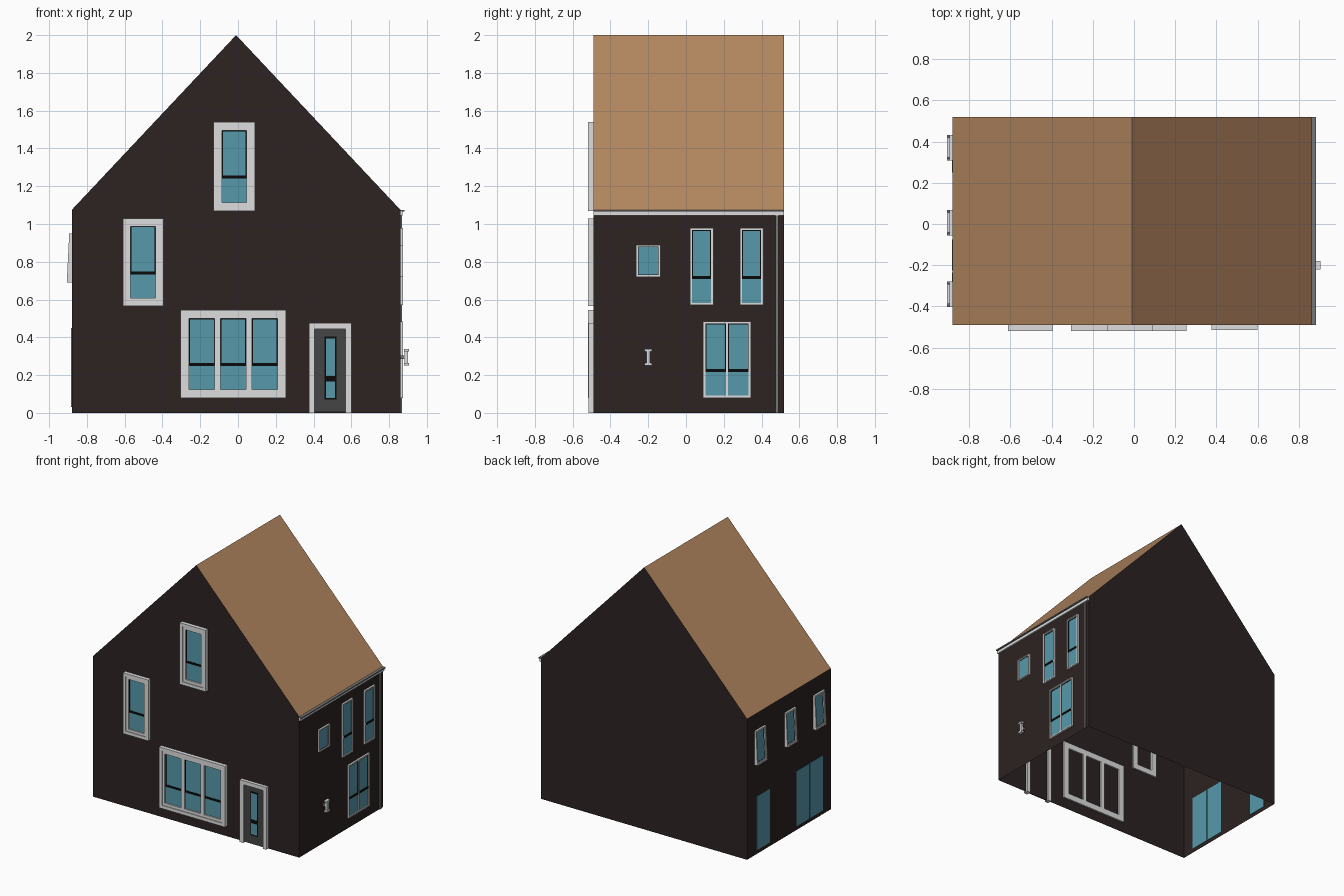
import bpy, bmesh
from mathutils import Matrix, Vector

cube = bpy.data.objects.get("Cube")
if cube:
    bpy.data.objects.remove(cube, do_unlink=True)


def material(name, r, g, b):
    m = bpy.data.materials.new(name)
    m.use_nodes = True
    m.diffuse_color = (r, g, b, 1)
    m.node_tree.nodes["Principled BSDF"].inputs["Base Color"].default_value = (r, g, b, 1)
    return m


WALL = material("dark brown wall", 0.026, 0.016, 0.016)
ROOF = material("tan roof", 0.456, 0.242, 0.119)
WHITE = material("white frame", 0.73, 0.73, 0.73)
GLASS = material("blue glass", 0.095, 0.32, 0.41)
BLACK = material("black trim", 0.003, 0.003, 0.003)
DOOR = material("charcoal door", 0.06, 0.06, 0.06)
GREY = material("grey metal", 0.18, 0.18, 0.18)

LEFT, RIGHT, FRONT, BACK = -0.88, 0.86, -0.49, 0.52
EAVE, RIDGE, RIDGE_X = 1.075, 2.0, -0.01

# Each wall frame maps (along wall, outward, up) to model space
FRAMES = {
    "front": Matrix(((1, 0, 0, 0), (0, -1, 0, FRONT), (0, 0, 1, 0), (0, 0, 0, 1))),
    "right": Matrix(((0, 1, 0, RIGHT), (1, 0, 0, 0), (0, 0, 1, 0), (0, 0, 0, 1))),
    "left": Matrix(((0, -1, 0, LEFT), (1, 0, 0, 0), (0, 0, 1, 0), (0, 0, 0, 1))),
}


class Part:
    """A mesh assembled from boxes on one wall."""

    def __init__(self, name, side):
        self.name, self.frame = name, FRAMES[side]
        self.bm, self.mats = bmesh.new(), []

    def box(self, mat, u0, u1, z0, z1, d0, d1):
        if mat not in self.mats:
            self.mats.append(mat)
        size = Matrix.Diagonal((u1 - u0, d1 - d0, z1 - z0, 1))
        mid = Matrix.Translation(((u0 + u1) / 2, (d0 + d1) / 2, (z0 + z1) / 2))
        verts = bmesh.ops.create_cube(self.bm, size=1, matrix=mid @ size)["verts"]
        for f in {f for v in verts for f in v.link_faces}:
            f.material_index = self.mats.index(mat)

    def ring(self, mat, u0, u1, z0, z1, w, d0, d1, sill=True):
        low = z0 + w if sill else z0
        self.box(mat, u0, u0 + w, z0, z1, d0, d1)
        self.box(mat, u1 - w, u1, z0, z1, d0, d1)
        self.box(mat, u0 + w, u1 - w, z1 - w, z1, d0, d1)
        if sill:
            self.box(mat, u0 + w, u1 - w, z0, low, d0, d1)

    def finish(self, lean=0, pivot=0):
        for v in self.bm.verts:
            v.co.y += lean * (pivot - v.co.z)
        self.bm.transform(self.frame)
        bmesh.ops.recalc_face_normals(self.bm, faces=self.bm.faces)
        return add_object(self.name, self.bm, self.mats)


def add_object(name, bm, mats):
    mesh = bpy.data.meshes.new(name)
    bm.to_mesh(mesh)
    bm.free()
    for m in mats:
        mesh.materials.append(m)
    ob = bpy.data.objects.new(name, mesh)
    bpy.context.collection.objects.link(ob)
    return ob


def window(name, side, u0, u1, z0, z1, outer, inner, depth, panes=1, bar=0.35, lean=0):
    """Stepped frame, mullions, glass panes and a black meeting rail."""
    p = Part(name, side)
    p.ring(WHITE, u0, u1, z0, z1, outer, -0.012, depth)
    a, b, c, d = u0 + outer, u1 - outer, z0 + outer, z1 - outer
    p.ring(WHITE, a, b, c, d, inner, -0.012, depth * 0.8)
    a, b, c, d = a + inner, b - inner, c + inner, d - inner
    gap = outer * 1.2
    width = (b - a - gap * (panes - 1)) / panes
    front = depth * 0.4
    for i in range(panes):
        s = a + i * (width + gap)
        e = s + width
        if i:
            p.box(WHITE, s - gap, s, c, d, -0.012, depth * 0.8)
        p.box(GLASS, s, e, c, d, 0.001, front)
        if bar:
            rail = c + (d - c) * bar
            p.box(BLACK, s, e, rail - 0.008, rail + 0.008, front, front + 0.003)
            p.ring(BLACK, s, e, rail, d, 0.005, front, front + 0.002)
        else:
            p.ring(BLACK, s, e, c, d, 0.003, front, front + 0.001)
    return p.finish(lean, (z0 + z1) / 2)


# House shell, open underneath
def gable(bm, y):
    pts = [(LEFT, 0), (LEFT, EAVE), (RIDGE_X, RIDGE), (RIGHT, EAVE), (RIGHT, 0)]
    return [bm.verts.new((x, y, z)) for x, z in pts]


bm = bmesh.new()
f, b = gable(bm, FRONT), gable(bm, BACK)
bm.faces.new(f)
bm.faces.new(b[::-1])
bm.faces.new((f[0], b[0], b[1], f[1]))
bm.faces.new((f[3], b[3], b[4], f[4]))
bmesh.ops.recalc_face_normals(bm, faces=bm.faces)
if sum(fc.normal.y * fc.calc_center_median().y for fc in bm.faces) < 0:
    bmesh.ops.reverse_faces(bm, faces=bm.faces)
add_object("house_walls", bm, [WALL])

# Roof slopes
bm = bmesh.new()
f, b = gable(bm, FRONT)[1:4], gable(bm, BACK)[1:4]
for i in range(2):
    face = bm.faces.new((f[i], f[i + 1], b[i + 1], b[i]))
    face.normal_update()
    if face.normal.z < 0:
        face.normal_flip()
bmesh.ops.delete(bm, geom=[v for v in bm.verts if not v.link_faces], context="VERTS")
add_object("roof", bm, [ROOF])

# Front windows
window("attic_window", "front", -0.13, 0.09, 1.07, 1.54, 0.024, 0.021, 0.028)
window("upper_front_window", "front", -0.61, -0.395, 0.565, 1.03, 0.024, 0.018, 0.028)
window("triple_front_window", "front", -0.305, 0.255, 0.08, 0.545, 0.025, 0.02, 0.028, panes=3)

# Front door with its glazed slot
door = Part("front_door", "front")
door.ring(WHITE, 0.375, 0.60, 0, 0.475, 0.03, -0.012, 0.025, sill=False)
door.box(DOOR, 0.405, 0.57, 0.005, 0.445, 0.001, 0.012)
door.box(BLACK, 0.458, 0.521, 0.07, 0.405, 0.012, 0.014)
door.box(GLASS, 0.465, 0.514, 0.08, 0.165, 0.014, 0.016)
door.box(GLASS, 0.465, 0.514, 0.195, 0.395, 0.014, 0.016)
door.finish()

# Right side windows
window("small_side_window", "right", -0.265, -0.135, 0.72, 0.89, 0.006, 0.004, 0.014, bar=0)
for i, u in enumerate((0.02, 0.285)):
    window(f"tall_side_window_{i + 1}", "right", u, u + 0.125, 0.57, 0.98, 0.007, 0.005, 0.014)
window("double_side_window", "right", 0.09, 0.345, 0.08, 0.485, 0.008, 0.005, 0.014, panes=2)

# Left side windows, leaning slightly out at the sill
for i, u in enumerate((-0.34, 0.007, 0.37)):
    window(f"left_window_{i + 1}", "left", u - 0.062, u + 0.062, 0.69, 0.95,
           0.01, 0.006, 0.02, bar=0, lean=0.05)

# Flush ground floor glazing on the left wall
panes = Part("left_ground_glazing", "left")
for u0, u1, top in ((-0.39, -0.235, 0.45), (-0.225, -0.075, 0.45), (0.25, 0.405, 0.44)):
    panes.box(GLASS, u0, u1, 0.03, top, -0.003, 0.003)
panes.finish()

# Gutter, fascia and downpipe
gutter = Part("gutter", "right")
gutter.box(WHITE, FRONT, BACK, 1.045, 1.066, 0, 0.012)
gutter.box(GREY, FRONT, BACK, 1.066, 1.075, 0, 0.022)
gutter.finish()
pipe = Part("downpipe", "right")
pipe.box(GREY, 0.475, 0.49, 0, 1.045, 0, 0.008)
pipe.finish()

# Wall lamp
lamp = Part("wall_lamp", "right")
lamp.box(WHITE, -0.21, -0.19, 0.265, 0.325, 0.022, 0.04)
for z in (0.25, 0.325):
    lamp.box(WHITE, -0.22, -0.18, z, z + 0.013, 0.02, 0.045)
lamp.box(GREY, -0.205, -0.195, 0.285, 0.305, 0, 0.022)
lamp.finish()
